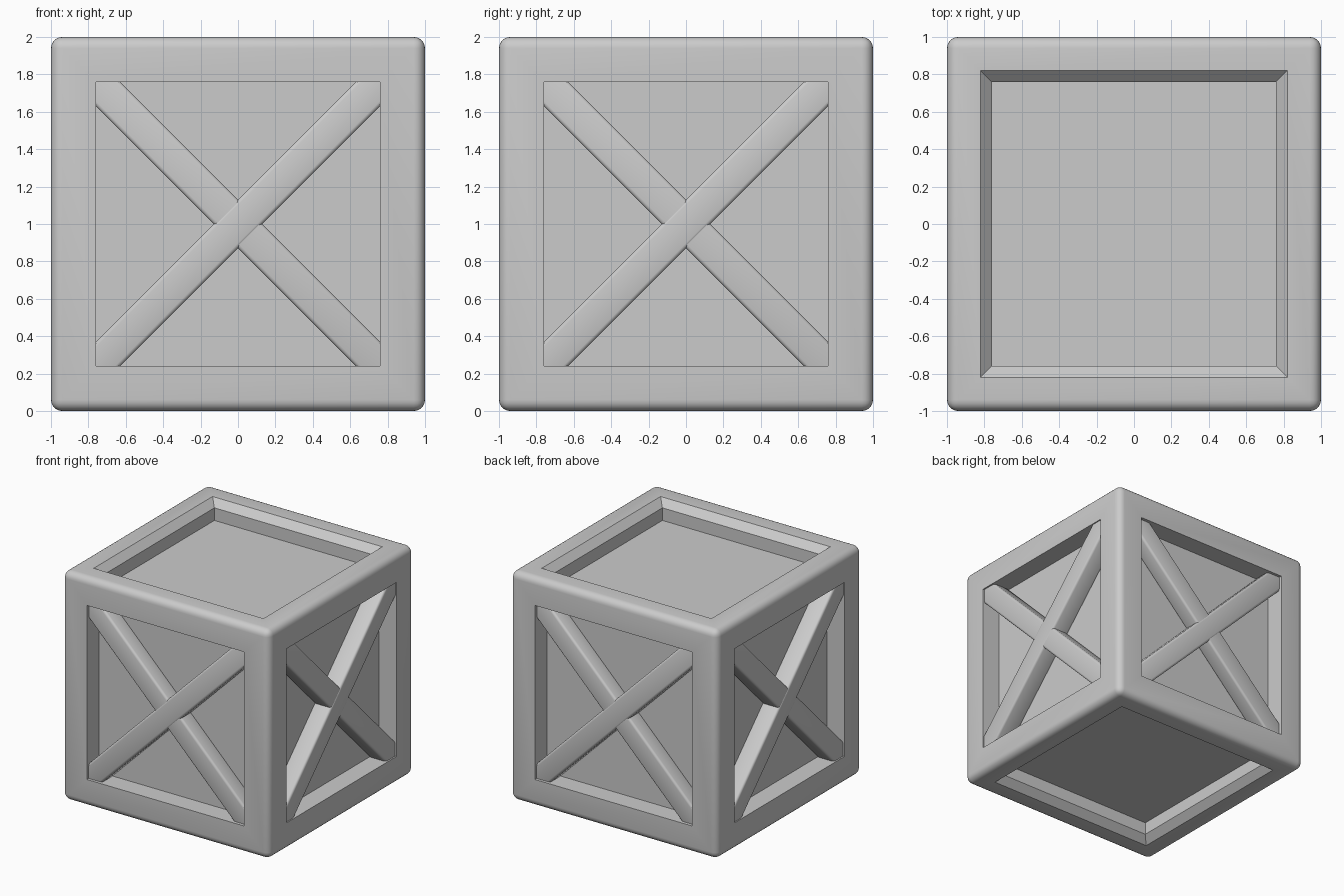
import bpy, bmesh, math
from mathutils import Matrix, Vector

if "Cube" in bpy.data.objects:
    bpy.data.objects.remove(bpy.data.objects["Cube"])


def finish(bm, name):
    me = bpy.data.meshes.new(name)
    bmesh.ops.recalc_face_normals(bm, faces=bm.faces)
    bm.to_mesh(me)
    bm.free()
    ob = bpy.data.objects.new(name, me)
    bpy.context.collection.objects.link(ob)
    bpy.ops.object.select_all(action='DESELECT')
    ob.select_set(True)
    bpy.context.view_layer.objects.active = ob
    bpy.ops.object.shade_smooth_by_angle(angle=math.radians(35))
    return ob


# Crate body: rounded cube with a recessed panel in every face
BEVEL = 0.06
bm = bmesh.new()
bmesh.ops.create_cube(bm, size=2, matrix=Matrix.Translation((0, 0, 1)))
bmesh.ops.bevel(bm, geom=bm.edges[:], offset=BEVEL, segments=5,
                profile=0.5, affect='EDGES')
panels = [f for f in bm.faces if f.calc_area() > 2]
for f in panels:
    if abs(f.normal.z) > 0.9:
        # Lid and base: sloped lip, then a straight wall
        steps = [(0.18 - BEVEL, 0), (0.06, -0.06), (0, -0.11)]
    else:
        # Sides: straight wall only
        steps = [(0.24 - BEVEL, 0), (0, -0.17)]
    for thickness, depth in steps:
        bmesh.ops.inset_individual(bm, faces=[f], thickness=thickness,
                                   depth=depth, use_even_offset=True)
finish(bm, "crate_body")


# Crossed braces on the four sides
def brace(name, turn, tilt, front):
    back = 0.825
    bm = bmesh.new()
    bmesh.ops.create_cube(bm, size=1)
    bmesh.ops.scale(bm, vec=Vector((2.3, front - back, 0.184)), verts=bm.verts)
    bmesh.ops.bevel(bm, geom=bm.edges[:], offset=0.02, segments=3,
                    profile=0.5, affect='EDGES')
    m = (Matrix.Translation((0, 0, 1)) @ Matrix.Rotation(turn, 4, 'Z')
         @ Matrix.Translation((0, -(front + back) / 2, 0))
         @ Matrix.Rotation(tilt, 4, 'Y'))
    bmesh.ops.transform(bm, matrix=m, verts=bm.verts)
    finish(bm, name)


for i, side in enumerate(("front", "right", "back", "left")):
    front = 0.975 if i % 2 == 0 else 0.99
    brace(side + "_brace_rising", i * math.pi / 2, -math.pi / 4, front)
    brace(side + "_brace_falling", i * math.pi / 2, math.pi / 4, front - 0.003)
